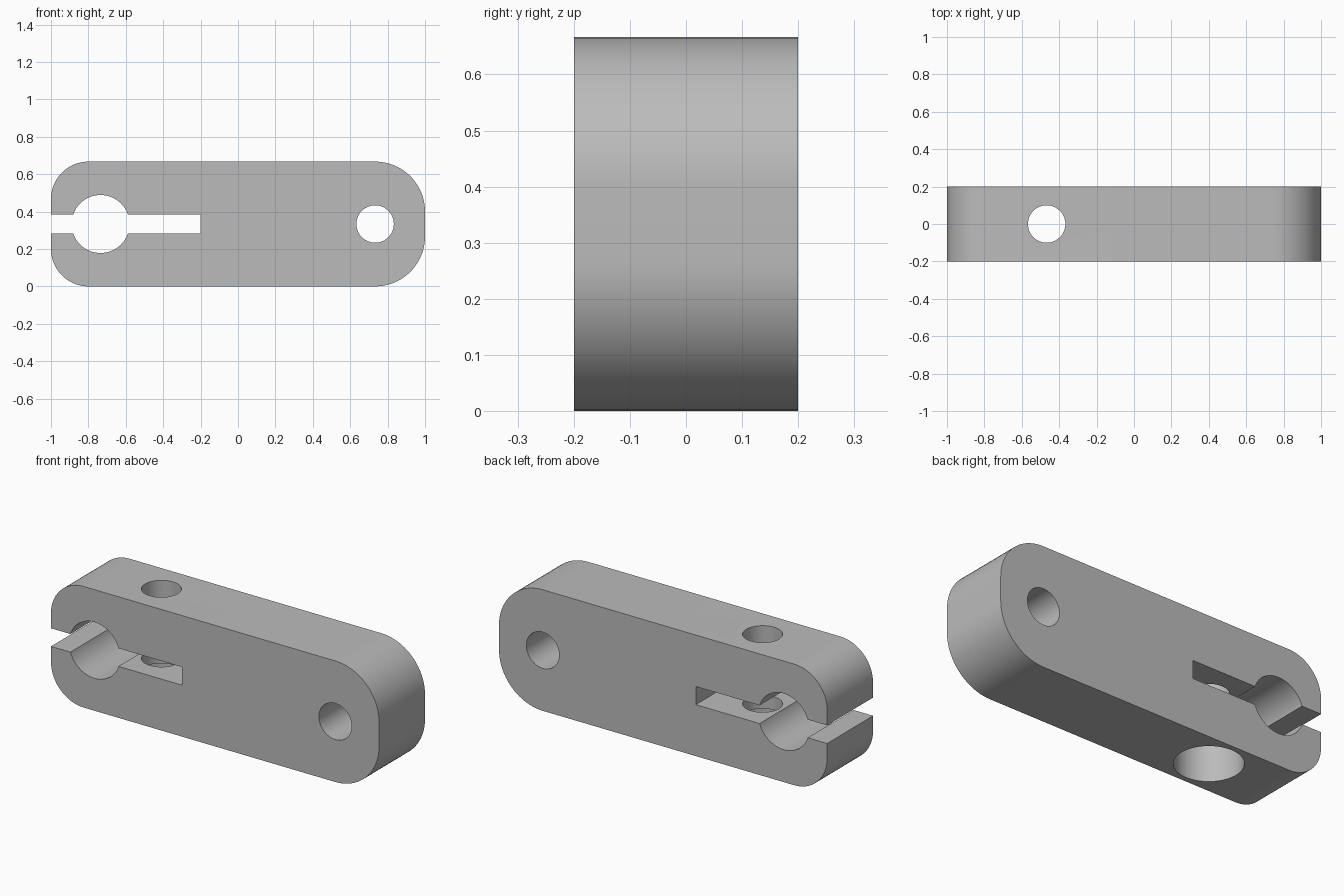
import bpy
import math
from mathutils import Vector

if "Cube" in bpy.data.objects:
    bpy.data.objects.remove(bpy.data.objects["Cube"], do_unlink=True)

HEIGHT, DEPTH = 0.667, 0.4
MID = HEIGHT / 2
LEFT_R, RIGHT_R = 0.2, 0.267

grey = bpy.data.materials.new("plain grey")
grey.use_nodes = True
colour = (0.5, 0.5, 0.5, 1)
grey.diffuse_color = colour
grey.node_tree.nodes["Principled BSDF"].inputs["Base Color"].default_value = colour


def corner(cx, cz, radius, start, steps=20):
    """Quarter arc running anticlockwise from the start angle in degrees."""
    angles = [math.radians(start + 90 * i / steps) for i in range(steps + 1)]
    return [(cx + radius * math.cos(a), cz + radius * math.sin(a)) for a in angles]


def extrude_outline(name, outline):
    """Solid made by extruding an x-z outline along y."""
    n = len(outline)
    verts = [(x, y, z) for y in (-DEPTH / 2, DEPTH / 2) for x, z in outline]
    faces = [tuple(range(n)), tuple(reversed(range(n, 2 * n)))]
    faces += [(i, i + n, (i + 1) % n + n, (i + 1) % n) for i in range(n)]
    mesh = bpy.data.meshes.new(name)
    mesh.from_pydata(verts, [], faces)
    obj = bpy.data.objects.new(name, mesh)
    bpy.context.collection.objects.link(obj)
    return obj


def cylinder(name, radius, start, end):
    start, end = Vector(start), Vector(end)
    axis = end - start
    bpy.ops.mesh.primitive_cylinder_add(
        vertices=64, radius=radius, depth=axis.length, location=(start + end) / 2,
        rotation=axis.to_track_quat("Z", "Y").to_euler())
    obj = bpy.context.object
    obj.name = name
    return obj


def box(name, low, high):
    low, high = Vector(low), Vector(high)
    bpy.ops.mesh.primitive_cube_add(size=1, location=(low + high) / 2)
    obj = bpy.context.object
    obj.name = name
    obj.scale = high - low
    return obj


# Rounded bar, with larger corners at the pivot end
outline = (corner(-1 + LEFT_R, LEFT_R, LEFT_R, 180)
           + corner(1 - RIGHT_R, RIGHT_R, RIGHT_R, 270)
           + corner(1 - RIGHT_R, HEIGHT - RIGHT_R, RIGHT_R, 0)
           + corner(-1 + LEFT_R, HEIGHT - LEFT_R, LEFT_R, 90))
arm = extrude_outline("clamp_arm", outline)
arm.data.materials.append(grey)

# Clamp bore, slot, pivot hole, screw hole and screw head recess
clamp_x, pivot_x, screw_x = -0.735, 0.733, -0.467
cutters = [
    cylinder("clamp_bore_cutter", 0.155, (clamp_x, -0.4, MID), (clamp_x, 0.4, MID)),
    box("slot_cutter", (-1.2, -0.4, MID - 0.05), (-0.2, 0.4, MID + 0.05)),
    cylinder("pivot_hole_cutter", 0.1, (pivot_x, -0.4, MID), (pivot_x, 0.4, MID)),
    cylinder("screw_hole_cutter", 0.1, (screw_x, 0, -0.2), (screw_x, 0, 0.9)),
    cylinder("screw_head_cutter", 0.17, (screw_x, 0, -0.2), (screw_x, 0, 0.21)),
]

bpy.ops.object.select_all(action="DESELECT")
arm.select_set(True)
bpy.context.view_layer.objects.active = arm
for cutter in cutters:
    cutter.hide_render = True
    cut = arm.modifiers.new(cutter.name, "BOOLEAN")
    cut.operation = "DIFFERENCE"
    cut.solver = "EXACT"
    cut.object = cutter
    bpy.ops.object.modifier_apply(modifier=cut.name)
for cutter in cutters:
    bpy.data.objects.remove(cutter, do_unlink=True)

# Smooth curved walls, sharp edges
bpy.ops.object.shade_smooth_by_angle(angle=math.radians(30))
